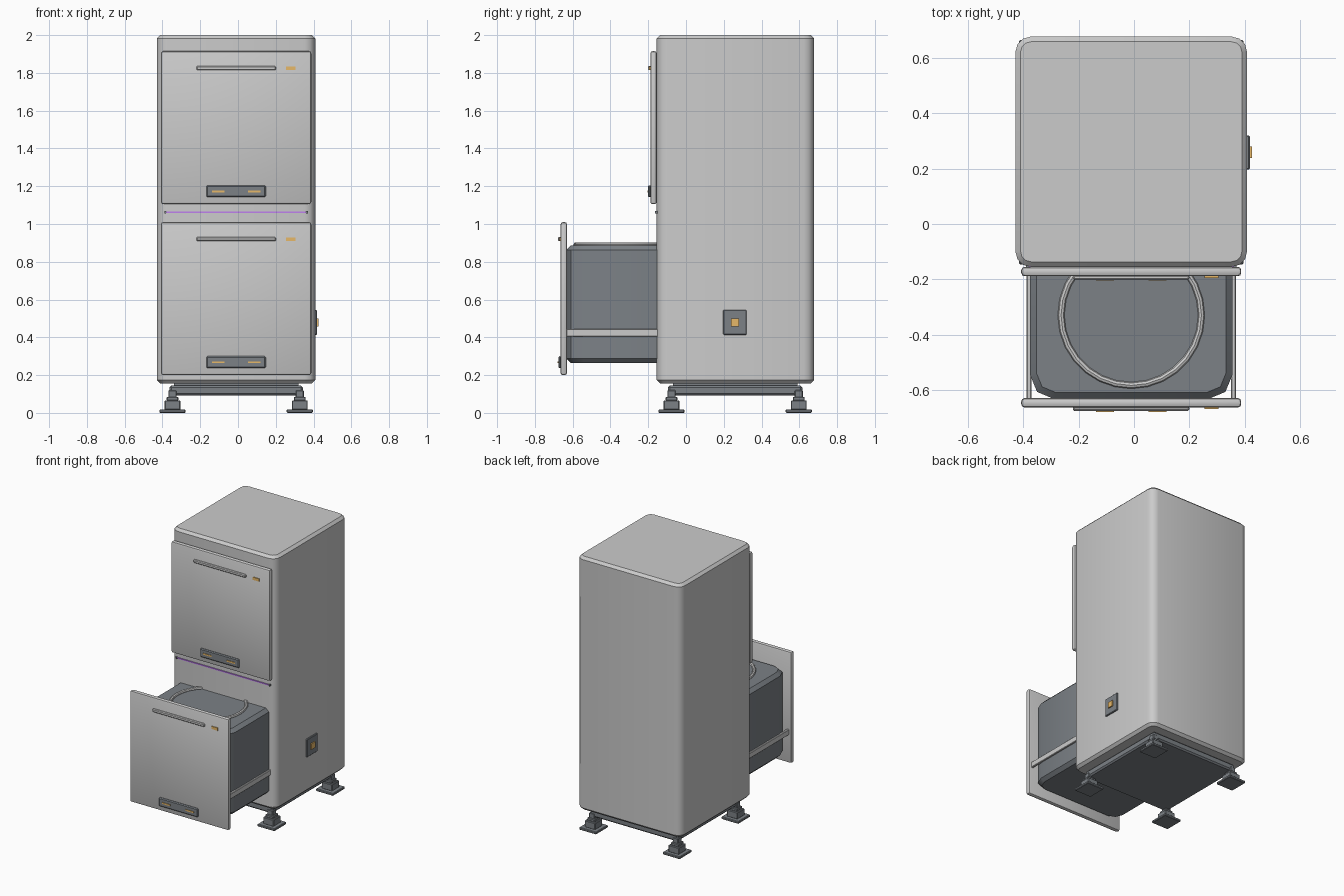
import bpy, bmesh
from mathutils import Vector
from math import radians

if "Cube" in bpy.data.objects:
    bpy.data.objects.remove(bpy.data.objects["Cube"])

CX, CY = -0.01, 0.26          # cabinet axis


def material(name, rgb):
    m = bpy.data.materials.new(name)
    m.diffuse_color = (*rgb, 1)
    m.use_nodes = True
    m.node_tree.nodes["Principled BSDF"].inputs["Base Color"].default_value = m.diffuse_color
    return m


SLATE = material("slate", (0.20, 0.22, 0.24))
AMBER = material("amber", (0.80, 0.48, 0.14))
VIOLET = material("violet", (0.52, 0.22, 0.85))


def box(name, x, y, z, bevel=0, segs=1, corner=0, corner_segs=2, mat=None):
    """Box from ranges; corner rounds the upright edges, bevel the rest."""
    lo, hi = Vector((x[0], y[0], z[0])), Vector((x[1], y[1], z[1]))
    bm = bmesh.new()
    bmesh.ops.create_cube(bm, size=1)
    for v in bm.verts:
        v.co = Vector((lo[i] + (v.co[i] + 0.5) * (hi[i] - lo[i]) for i in range(3)))
    if corner:
        upright = [e for e in bm.edges
                   if abs(e.verts[0].co.z - e.verts[1].co.z) > 1e-5]
        bmesh.ops.bevel(bm, geom=upright, offset=corner, offset_type='OFFSET',
                        segments=corner_segs, profile=0.5, affect='EDGES')
    if bevel:
        edges = [e for e in bm.edges if not corner or
                 abs(e.verts[0].co.z - e.verts[1].co.z) < 1e-5]
        bmesh.ops.bevel(bm, geom=edges, offset=bevel, offset_type='OFFSET',
                        segments=segs, profile=0.5, affect='EDGES')
    bmesh.ops.recalc_face_normals(bm, faces=bm.faces)
    me = bpy.data.meshes.new(name)
    bm.to_mesh(me)
    bm.free()
    ob = bpy.data.objects.new(name, me)
    bpy.context.collection.objects.link(ob)
    if mat:
        me.materials.append(mat)
    return ob


def around(c, h):
    return (c - h, c + h)


# Cabinet shell and plinth
box("cabinet_body", around(CX, 0.419), (-0.155, 0.678), (0.155, 2.0),
    bevel=0.018, corner=0.055, corner_segs=3)
box("plinth", around(CX, 0.353), around(CY, 0.356), (0.093, 0.145),
    bevel=0.01, mat=SLATE)
box("plinth_neck", around(CX, 0.33), around(CY, 0.33), (0.12, 0.17), mat=SLATE)

# Stepped levelling feet
for sx in (-1, 1):
    for sy in (-1, 1):
        x, y = CX + sx * 0.337, CY + sy * 0.337
        for part, half, z in (("pad", 0.069, (0, 0.018)),
                              ("block", 0.042, (0.016, 0.066)),
                              ("collar", 0.031, (0.064, 0.085)),
                              ("stem", 0.022, (0.08, 0.12))):
            box("foot_" + part, around(x, half), around(y, half), z,
                bevel=0.004, mat=SLATE)


# Drawer front: panel, slim grip bar, lower latch and indicator lights
def drawer_front(label, y, z):
    box(label + "_panel", around(CX, 0.398), (y - 0.034, y), (z, z + 0.81),
        bevel=0.012, segs=2)
    f = y - 0.034
    box(label + "_grip_bar", around(CX, 0.21), (f - 0.013, f + 0.004),
        (z + 0.709, z + 0.732), bevel=0.005)
    box(label + "_latch", around(CX, 0.157), (f - 0.012, f + 0.004),
        (z + 0.037, z + 0.1), bevel=0.006, mat=SLATE)
    for s in (-1, 1):
        box(label + "_latch_light", around(CX + s * 0.095, 0.033),
            (f - 0.016, f - 0.008), around(z + 0.068, 0.005), mat=AMBER)
    box(label + "_indicator", (0.255, 0.305), (f - 0.006, f + 0.004),
        around(z + 0.719, 0.01), mat=AMBER)


drawer_front("upper_drawer", -0.155, 1.105)
drawer_front("lower_drawer", -0.63, 0.2)

# Pulled-out bin with rim ring and slide rails
box("lower_bin", around(CX, 0.367), (-0.634, 0.15), (0.263, 0.887),
    bevel=0.024, corner=0.09, mat=SLATE)
bpy.ops.mesh.primitive_torus_add(major_radius=0.254, minor_radius=0.012,
                                 major_segments=28, minor_segments=8,
                                 location=(CX, -0.33, 0.891))
bpy.context.object.name = "bin_rim_ring"
for s in (-1, 1):
    box("slide_rail", around(CX + s * 0.37, 0.009), (-0.636, -0.1),
        (0.405, 0.445), bevel=0.003)

# Divider light strip with end caps
box("divider_light", around(CX, 0.375), (-0.162, -0.15), around(1.062, 0.004),
    mat=VIOLET)
for s in (-1, 1):
    box("divider_light_cap", around(CX + s * 0.375, 0.005), (-0.164, -0.15),
        around(1.062, 0.006), mat=SLATE)

# Side service plate
box("service_plate", (0.4, 0.419), (0.197, 0.321), (0.413, 0.545),
    bevel=0.004, mat=SLATE)
box("service_button", (0.41, 0.427), around(0.259, 0.021), around(0.479, 0.021),
    mat=AMBER)

# Smooth bevels, keep hard edges
bpy.ops.object.select_all(action='SELECT')
bpy.context.view_layer.objects.active = bpy.data.objects["cabinet_body"]
bpy.ops.object.shade_smooth_by_angle(angle=radians(35))
